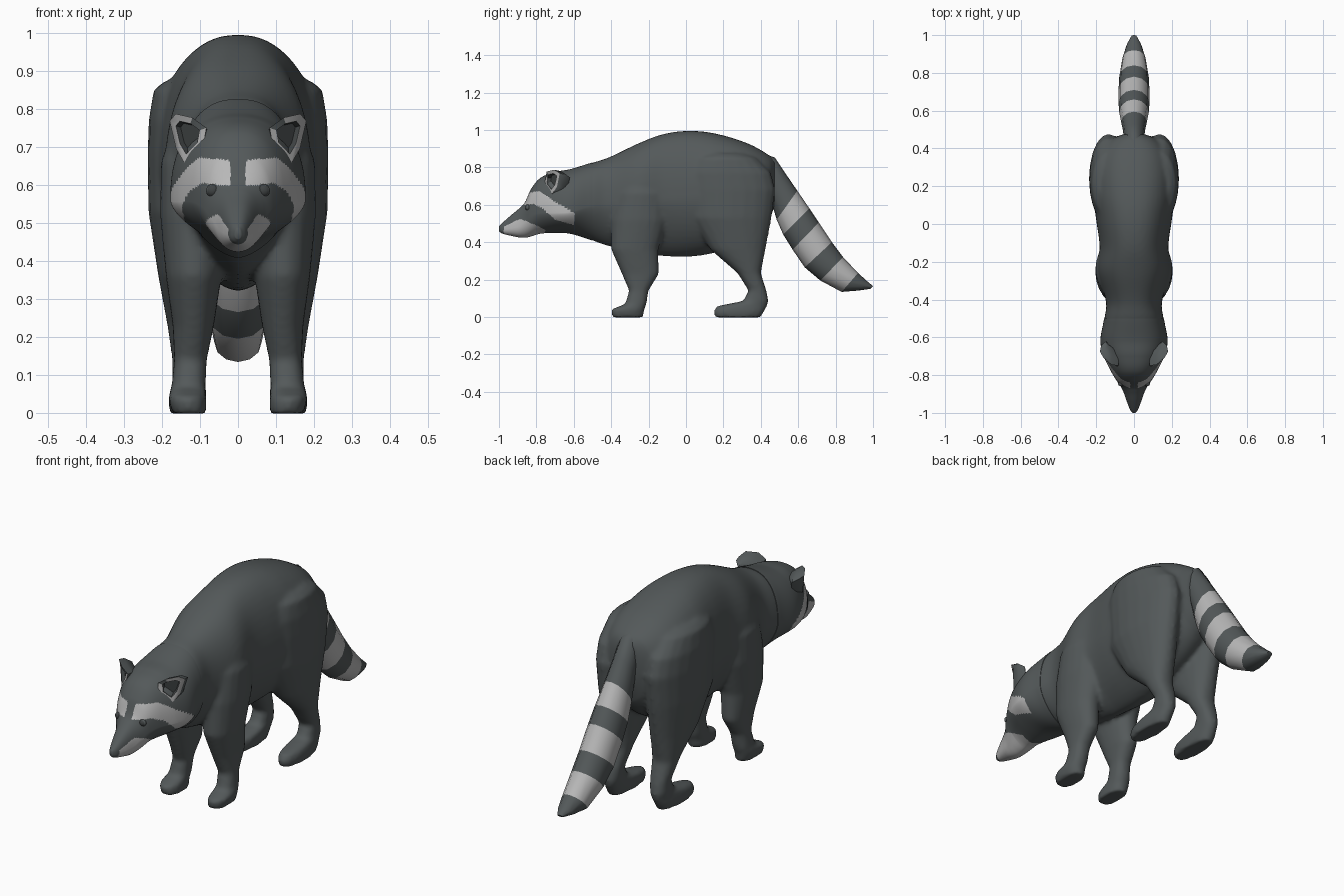
import bpy, bmesh, math
from mathutils import Vector

if "Cube" in bpy.data.objects:
    bpy.data.objects.remove(bpy.data.objects["Cube"])


def material(name, rgb):
    m = bpy.data.materials.new(name)
    m.diffuse_color = (*rgb, 1)
    m.use_nodes = True
    m.node_tree.nodes["Principled BSDF"].inputs["Base Color"].default_value = m.diffuse_color
    return m


FUR = material("dark_fur", (0.088, 0.1, 0.102))
PALE = material("pale_fur", (0.48, 0.48, 0.48))
DEEP = material("deep_grey", (0.05, 0.056, 0.057))
MATS = [FUR, PALE, DEEP]


def shade(ob, angle):
    bpy.ops.object.select_all(action='DESELECT')
    ob.select_set(True)
    bpy.context.view_layer.objects.active = ob
    bpy.ops.object.shade_smooth_by_angle(angle=math.radians(angle))


def finish(name, bm, angle=55):
    bmesh.ops.recalc_face_normals(bm, faces=bm.faces[:])
    me = bpy.data.meshes.new(name)
    bm.to_mesh(me)
    bm.free()
    for m in MATS:
        me.materials.append(m)
    ob = bpy.data.objects.new(name, me)
    bpy.context.collection.objects.link(ob)
    shade(ob, angle)
    return ob


def loft(name, rings, paint=lambda i, c: 0):
    """Skin a list of closed rings; paint(ring index, face centre) gives the colour slot."""
    bm = bmesh.new()
    loops = [[bm.verts.new(p) for p in r] for r in rings]
    n = len(loops[0])
    for i, (a, b) in enumerate(zip(loops, loops[1:])):
        for k in range(n):
            j = (k + 1) % n
            f = bm.faces.new((a[k], a[j], b[j], b[k]))
            f.material_index = paint(i, f.calc_center_median())
    for i, lp in ((0, loops[0]), (len(loops) - 2, loops[-1])):
        f = bm.faces.new(lp)
        f.material_index = paint(i, f.calc_center_median())
    return finish(name, bm)


def spow(v, e):
    return math.copysign(abs(v) ** e, v)


def inside(poly, u, v):
    hit = False
    for (x1, y1), (x2, y2) in zip(poly, poly[1:] + poly[:1]):
        if (y1 > v) != (y2 > v) and u < (x2 - x1) * (v - y1) / (y2 - y1) + x1:
            hit = not hit
    return hit


# Trunk and head profile: y, top z, widest z, bottom z, half width
PROFILE = [
    (-1.0, .485, .470, .458, .008), (-.985, .500, .470, .447, .020),
    (-.94, .540, .475, .435, .038), (-.89, .582, .490, .425, .056),
    (-.86, .615, .515, .424, .071), (-.83, .682, .540, .430, .092),
    (-.78, .742, .555, .445, .122), (-.70, .775, .555, .450, .160),
    (-.62, .790, .560, .445, .178), (-.52, .820, .590, .415, .162),
    (-.42, .850, .600, .380, .147), (-.25, .930, .620, .345, .192),
    (-.12, .978, .630, .325, .182), (.02, .995, .640, .322, .200),
    (.16, .980, .660, .345, .218), (.33, .928, .680, .405, .205),
    (.44, .868, .700, .500, .140), (.475, .835, .720, .600, .060)]


def sample(y):
    """Smooth interpolation of the profile at y."""
    P = PROFILE
    i = max(k for k in range(len(P) - 1) if P[k][0] <= y + 1e-9)
    a, b = P[i], P[i + 1]
    p, q = P[max(i - 1, 0)], P[min(i + 2, len(P) - 1)]
    h = b[0] - a[0]
    t = (y - a[0]) / h
    out = []
    for c in range(1, 5):
        m0 = (b[c] - p[c]) / (b[0] - p[0]) * h
        m1 = (q[c] - a[c]) / (q[0] - a[0]) * h
        out.append((2*t**3 - 3*t*t + 1) * a[c] + (t**3 - 2*t*t + t) * m0
                   + (3*t*t - 2*t**3) * b[c] + (t**3 - t*t) * m1)
    return out


def ramp(y, a, b):
    return min(1, max(0, (y - a) / (b - a)))


def trunk_ring(y, segs, scale=1):
    top, mid, bot, w = sample(y)
    upper = 2.35
    lower = 2.2 - .6 * ramp(y, -.9, -.8) + .2 * ramp(y, -.1, .1)
    ring = []
    for k in range(segs):
        a = 2 * math.pi * k / segs
        c, s = math.cos(a), math.sin(a)
        e = 2 / (upper if s > 0 else lower)
        h = top - mid if s > 0 else mid - bot
        ring.append((scale * w * spow(c, e), y, mid + scale * h * spow(s, e)))
    return ring


# Face markings as (y, z) outlines
BROW = [(-.88, .597), (-.865, .65), (-.83, .668), (-.78, .672), (-.71, .622), (-.595, .555),
        (-.60, .492), (-.70, .52), (-.765, .58), (-.82, .605)]
MUZZLE = [(-.978, .41), (-.972, .484), (-.89, .524), (-.84, .507), (-.75, .465), (-.765, .41)]


def face_paint(i, c):
    if abs(c.x) > .02 and inside(BROW, c.y, c.z):
        return 1
    if (abs(c.x) > .02 or c.z < .452) and inside(MUZZLE, c.y, c.z):
        return 1
    return 0


def spread(a, b, n):
    return [a + (b - a) * i / n for i in range(n + 1)]


loft("head", [trunk_ring(y, 160) for y in spread(-1.0, -.50, 180)], face_paint)
body = loft("body", [trunk_ring(y, 48, .95 + .05 * ramp(y, -.55, -.49)) for y in spread(-.55, .475, 41)])

# Legs: z, front y, back y, inner x, outer x
HIND = [(-.002, .155, .40, .088, .178), (.03, .145, .418, .083, .184), (.058, .165, .434, .083, .179),
        (.085, .305, .441, .087, .173), (.14, .335, .43, .082, .173), (.235, .275, .40, .067, .187),
        (.36, .13, .425, .048, .210), (.53, .02, .458, .03, .236), (.68, .00, .478, .03, .238),
        (.77, .00, .455, .035, .235), (.85, .04, .38, .04, .222), (.875, .09, .32, .06, .19)]
FORE = [(-.002, -.395, -.23, .083, .173), (.04, -.40, -.222, .083, .184), (.07, -.325, -.211, .085, .175),
        (.14, -.304, -.201, .082, .168), (.23, -.343, -.145, .063, .172), (.36, -.40, -.148, .043, .190),
        (.52, -.40, -.10, .03, .205), (.66, -.37, -.10, .03, .203), (.78, -.31, -.17, .04, .16)]


def leg(name, table, side):
    rings = []
    for z, y0, y1, x0, x1 in table:
        e = .85 + .15 * ramp(z, .2, .5)
        ring = []
        for k in range(20):
            a = 2 * math.pi * k / 20
            ring.append((side * ((x0 + x1) / 2 + (x1 - x0) / 2 * spow(math.cos(a), e)),
                         (y0 + y1) / 2 + (y1 - y0) / 2 * spow(math.sin(a), e), z))
        rings.append(ring)
    return loft(name, rings)


# Tail: upper edge y, z, lower edge y, z, half width
TAIL = [(.40, .88, .36, .72, .05), (.475, .852, .42, .70, .053), (.53, .77, .455, .62, .058),
        (.595, .675, .485, .52, .068), (.66, .58, .52, .44, .078), (.71, .505, .57, .36, .082),
        (.78, .40, .635, .265, .082), (.84, .32, .718, .195, .078), (.92, .235, .832, .134, .062),
        (.97, .19, .92, .141, .04), (1.0, .165, .985, .15, .015)]
tail_rings = []
for ty, tz, by, bz, w in TAIL:
    top, bot = Vector((0, ty, tz)), Vector((0, by, bz))
    mid, half = (top + bot) / 2, (top - bot) / 2
    tail_rings.append([mid + half * math.sin(math.pi * k / 6) + Vector((w * math.cos(math.pi * k / 6), 0, 0))
                       for k in range(12)])
loft("tail", tail_rings, lambda i, c: 1 if i in (3, 5, 7) else 0)

# Ear opening outline: x, y, z
EAR = [(.138, -.72, .652), (.163, -.69, .695), (.18, -.675, .768), (.164, -.705, .787),
       (.12, -.745, .777), (.083, -.75, .75), (.092, -.757, .70)]


def ear(name, side):
    rim = [Vector(p) for p in EAR]
    mid = sum(rim, Vector()) / len(rim)
    back = [mid + (p - mid) * .65 + Vector((-.015, .07, -.01)) for p in rim]
    belly = [mid + (p - mid) * .95 + Vector((-.004, .035, -.004)) for p in rim]
    inner = [mid + (p - mid) * .64 for p in rim]
    cup = [mid + (p - mid) * .54 + Vector((-.008, .015, 0)) for p in rim]
    rings = [[(side * p.x, p.y, p.z) for p in r] for r in (back, belly, rim, inner, cup)]

    def paint(i, c):
        if i == 2:
            return 0 if abs(c.x) < .112 and c.z > .74 else 1
        return 2 if i == 3 else 0
    loft(name, rings, paint)


def eye(name, side):
    bm = bmesh.new()
    bmesh.ops.create_uvsphere(bm, u_segments=14, v_segments=8, radius=.017)
    for v in bm.verts:
        v.co = Vector((v.co.x * 1.1, v.co.y * .8, v.co.z)) + Vector((side * .066, -.846, .585))
    for f in bm.faces:
        f.material_index = 2 if f.calc_center_median().y < -.853 else 0
    finish(name, bm)


legs = []
for side, label in ((-1, "right"), (1, "left")):
    legs.append(leg("hind_leg_" + label, HIND, side))
    legs.append(leg("front_leg_" + label, FORE, side))
    ear("ear_" + label, side)
    eye("eye_" + label, side)

# Fuse the legs into the trunk so shoulders and hips blend
bpy.ops.object.select_all(action='DESELECT')
for ob in legs + [body]:
    ob.select_set(True)
bpy.context.view_layer.objects.active = body
bpy.ops.object.join()
remesh = body.modifiers.new("fuse", 'REMESH')
remesh.mode = 'VOXEL'
remesh.voxel_size = .011
soften = body.modifiers.new("soften", 'SMOOTH')
soften.factor = .5
soften.iterations = 5
for mod in ("fuse", "soften"):
    bpy.ops.object.modifier_apply(modifier=mod)
shade(body, 60)
